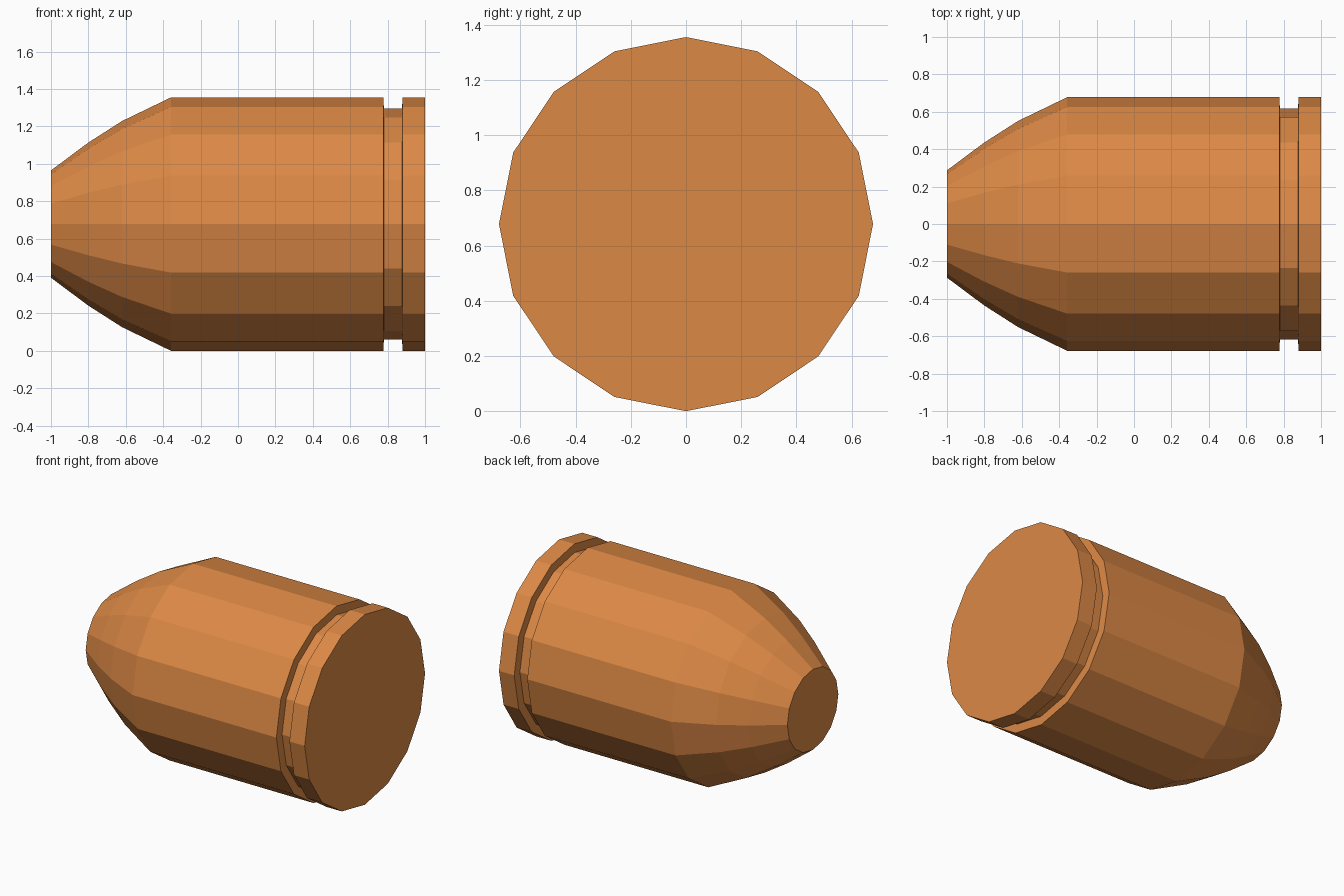
import bpy, bmesh, math

if "Cube" in bpy.data.objects:
    bpy.data.objects.remove(bpy.data.objects["Cube"])

SIDES = 16
RADIUS = 0.678

# Lathe profile along x: (x, radius), from the blunt nose to the flat base
PROFILE = [(-1.0, 0.287), (-0.8, 0.436), (-0.62, 0.551), (-0.357, RADIUS),
           (0.777, RADIUS), (0.78, 0.618),      # front wall of the groove
           (0.877, 0.618), (0.88, RADIUS),      # rear wall of the groove
           (1.0, RADIUS)]


def lathe_x(name, profile, sides, centre_z, material):
    bm = bmesh.new()
    rings = []
    for x, r in profile:
        ring = []
        for i in range(sides):
            a = 2 * math.pi * i / sides
            ring.append(bm.verts.new((x, r * math.cos(a), centre_z + r * math.sin(a))))
        rings.append(ring)
    for a, b in zip(rings, rings[1:]):
        for i in range(sides):
            j = (i + 1) % sides
            bm.faces.new((a[i], a[j], b[j], b[i]))
    # Flat end caps
    bm.faces.new(rings[0])
    bm.faces.new(rings[-1])
    bmesh.ops.recalc_face_normals(bm, faces=bm.faces)
    mesh = bpy.data.meshes.new(name)
    bm.to_mesh(mesh)
    bm.free()
    mesh.materials.append(material)
    obj = bpy.data.objects.new(name, mesh)
    bpy.context.collection.objects.link(obj)
    return obj


copper = bpy.data.materials.new("copper")
copper.diffuse_color = (0.72, 0.25, 0.06, 1)
copper.use_nodes = True
copper.node_tree.nodes["Principled BSDF"].inputs["Base Color"].default_value = copper.diffuse_color

# Faceted bullet body with tapered nose, groove and rim
lathe_x("bullet_body", PROFILE, SIDES, RADIUS, copper)
